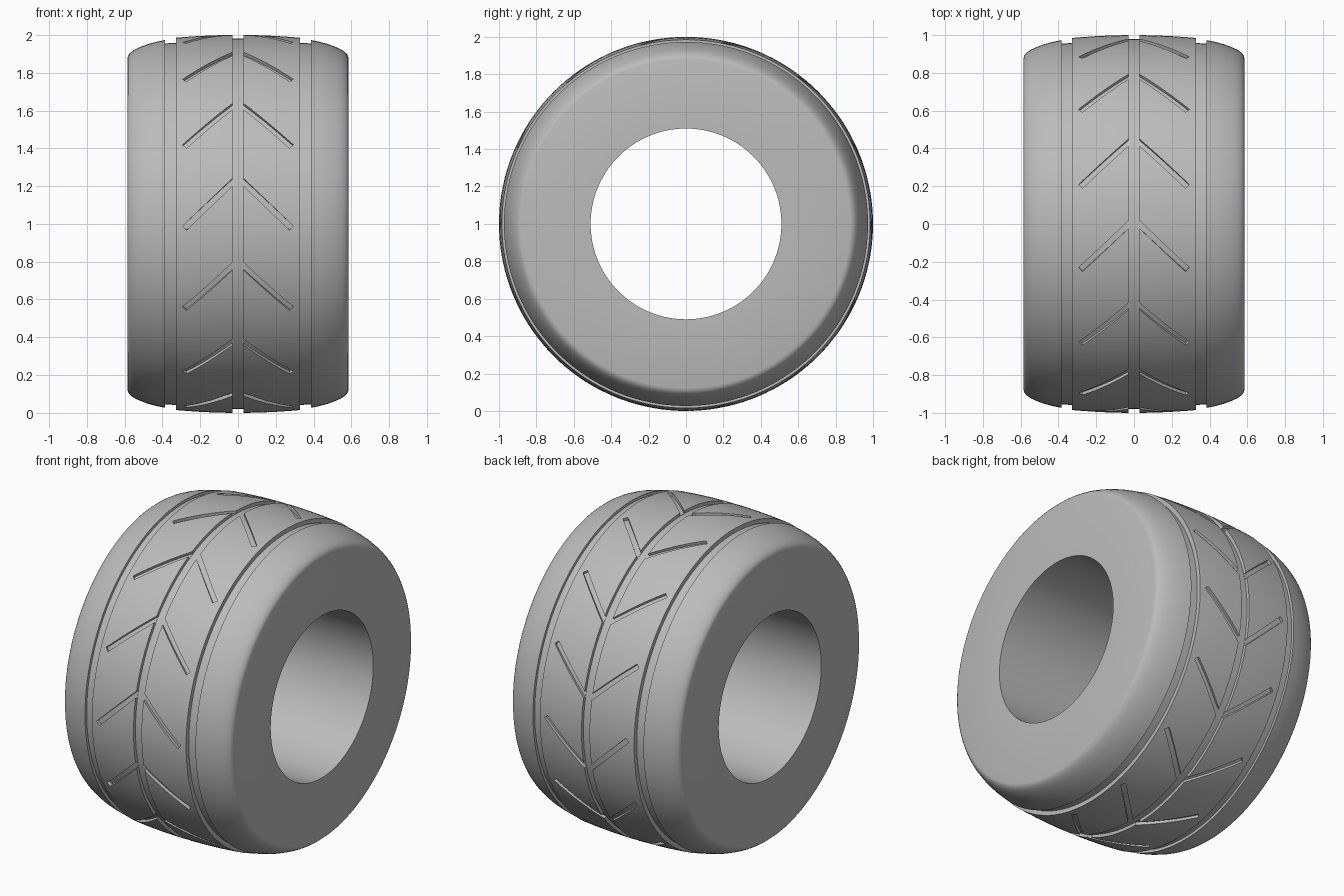
import bpy, bmesh, math
from mathutils import Vector

SEGMENTS = 144
CHEVRONS = 14
HOLE = 0.51

cube = bpy.data.objects.get("Cube")
if cube:
    bpy.data.objects.remove(cube)


def crown(x):
    """Radius of the gently domed tread at a distance x from the middle."""
    return 1 - 0.14 * x * x


def on_wheel(x, angle, radius):
    """Point on the wheel; the angle runs from the front over the top."""
    return Vector((x, -radius * math.cos(angle), 1 + radius * math.sin(angle)))


def make_object(name, bm):
    bmesh.ops.recalc_face_normals(bm, faces=bm.faces)
    mesh = bpy.data.meshes.new(name)
    bm.to_mesh(mesh)
    bm.free()
    obj = bpy.data.objects.new(name, mesh)
    bpy.context.collection.objects.link(obj)
    return obj


# Rubber colour
rubber = bpy.data.materials.new("grey rubber")
rubber.use_nodes = True
grey = (0.5, 0.5, 0.5, 1)
rubber.diffuse_color = grey
rubber.node_tree.nodes["Principled BSDF"].inputs["Base Color"].default_value = grey

# Half cross-section: centre groove, tread, side groove, shoulder, side wall, bore
half = [(0.028, 0.98)]
half += [(x, crown(x)) for x in (0.028, 0.09, 0.15, 0.21, 0.27, 0.328)]
half += [(0.328, 0.958), (0.385, 0.955), (0.385, 0.973)]
half += [(0.43, 0.964), (0.475, 0.952), (0.513, 0.938), (0.54, 0.926),
         (0.56, 0.914), (0.573, 0.903), (0.581, 0.892), (0.585, 0.878)]
half += [(0.585, HOLE)]
profile = half + [(-x, r) for x, r in reversed(half)]

# Tyre body, turned about the axle
bm = bmesh.new()
rings = []
for i in range(SEGMENTS):
    a = math.tau * i / SEGMENTS
    rings.append([bm.verts.new(on_wheel(x, a, r)) for x, r in profile])
for i, ring in enumerate(rings):
    following = rings[(i + 1) % SEGMENTS]
    for j in range(len(profile)):
        k = (j + 1) % len(profile)
        bm.faces.new((ring[j], ring[k], following[k], following[j]))
tyre = make_object("tyre", bm)
tyre.data.materials.append(rubber)

# Slanted tread slots, curved to follow the tread, mirrored into chevrons
bm = bmesh.new()
start, end = Vector((0.014, 0.237)), Vector((0.283, -0.022))
side = (end - start).orthogonal().normalized() * 0.015
STEPS = 6
for n in range(CHEVRONS):
    for mirror in (1, -1):
        sections = []
        for s in range(STEPS + 1):
            p = start.lerp(end, s / STEPS)
            corners = []
            for q, raised in ((p - side, 0), (p + side, 0), (p + side, 1), (p - side, 1)):
                radius = 1.03 if raised else crown(q.x) - 0.018
                angle = q.y + math.tau * n / CHEVRONS
                corners.append(bm.verts.new(on_wheel(mirror * q.x, angle, radius)))
            sections.append(corners)
        for a, b in zip(sections, sections[1:]):
            for j in range(4):
                k = (j + 1) % 4
                bm.faces.new((a[j], a[k], b[k], b[j]))
        bm.faces.new(sections[0])
        bm.faces.new(sections[-1])
slots = make_object("slot_cutter", bm)
slots.data.materials.append(rubber)
slots.hide_render = True

# Cut the slots and smooth the rounded surfaces
cut = tyre.modifiers.new("slots", "BOOLEAN")
cut.operation = "DIFFERENCE"
cut.solver = "EXACT"
cut.object = slots
bpy.ops.object.select_all(action="DESELECT")
tyre.select_set(True)
bpy.context.view_layer.objects.active = tyre
bpy.ops.object.modifier_apply(modifier=cut.name)
bpy.data.objects.remove(slots)
bpy.ops.object.shade_smooth_by_angle(angle=math.radians(30))
